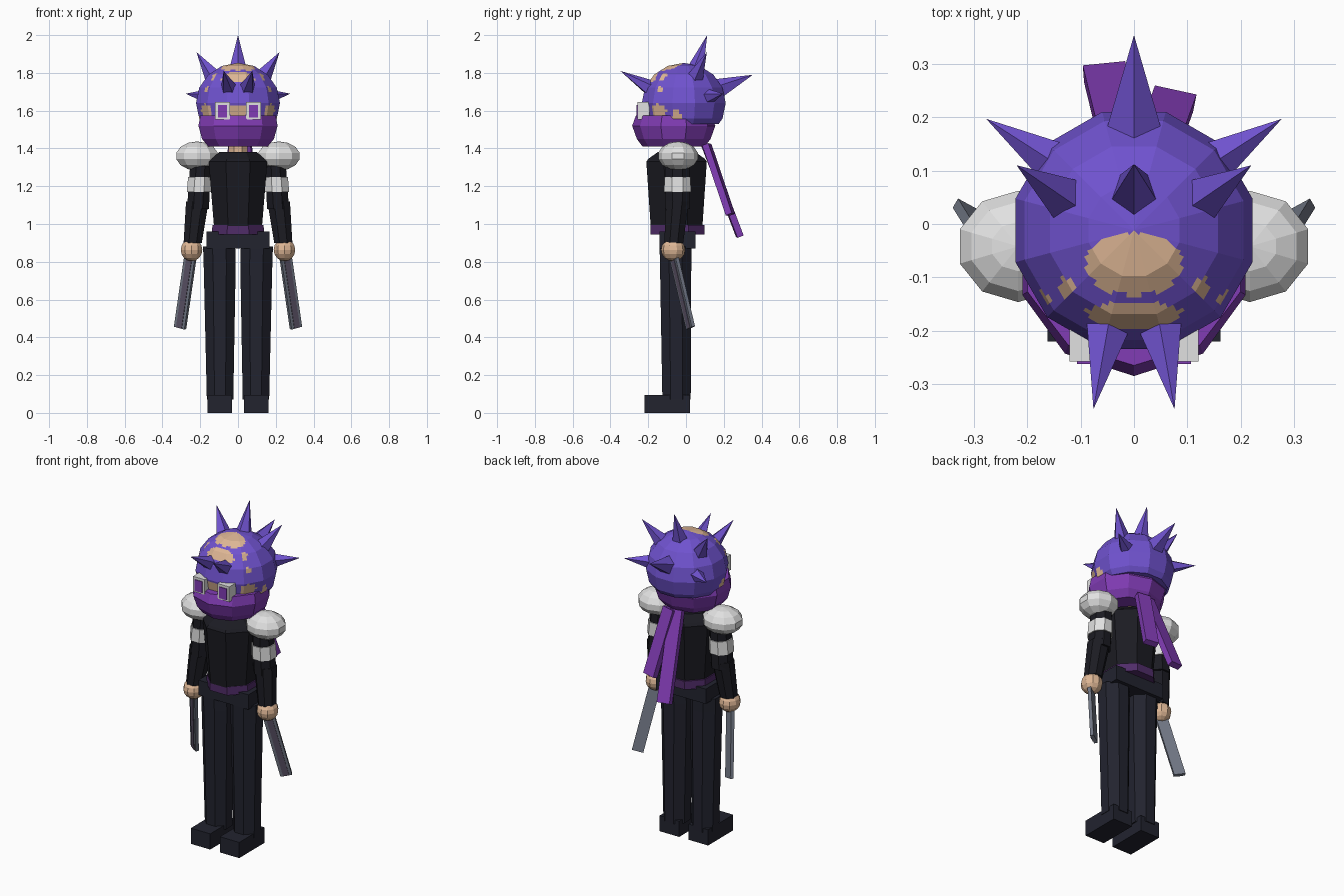
import bpy, bmesh, math
from mathutils import Vector, Matrix

if "Cube" in bpy.data.objects:
    bpy.data.objects.remove(bpy.data.objects["Cube"])


def material(name, rgb):
    m = bpy.data.materials.new(name)
    m.use_nodes = True
    m.diffuse_color = (*rgb, 1)
    m.node_tree.nodes["Principled BSDF"].inputs["Base Color"].default_value = (*rgb, 1)
    return m


HAIR = material("violet hair", (0.16, 0.085, 0.62))
SKIN = material("skin", (0.73, 0.47, 0.30))
SCARF = material("purple scarf", (0.22, 0.045, 0.46))
BELT = material("dark purple sash", (0.08, 0.025, 0.14))
TUNIC = material("black cloth", (0.011, 0.011, 0.016))
TROUSERS = material("navy black cloth", (0.016, 0.017, 0.028))
WHITE = material("white armour", (0.75, 0.75, 0.75))
STEEL = material("steel", (0.17, 0.19, 0.24))
MAUVE = material("mauve steel", (0.11, 0.09, 0.14))


def finish(bm, name, *mats):
    bmesh.ops.recalc_face_normals(bm, faces=bm.faces)
    mesh = bpy.data.meshes.new(name)
    bm.to_mesh(mesh)
    bm.free()
    for m in mats:
        mesh.materials.append(m)
    ob = bpy.data.objects.new(name, mesh)
    bpy.context.collection.objects.link(ob)
    return ob


def loft(name, mat, rings, n=8, turn=0.5):
    """Capped tube through rings of (x, y, z, half width, half depth)."""
    bm = bmesh.new()
    grow = 1 / math.cos(math.pi / n) if turn else 1
    loops = []
    for x, y, z, w, d in rings:
        angles = [(i + turn) * 2 * math.pi / n - math.pi / 2 for i in range(n)]
        loops.append([bm.verts.new((x + w * grow * math.cos(a), y + d * grow * math.sin(a), z))
                      for a in angles])
    for a, b in zip(loops, loops[1:]):
        for i in range(n):
            j = (i + 1) % n
            bm.faces.new((a[i], a[j], b[j], b[i]))
    bm.faces.new(loops[0])
    bm.faces.new(loops[-1])
    return finish(bm, name, mat)


def box(name, mat, centre, size):
    bm = bmesh.new()
    bmesh.ops.create_cube(bm, size=1, matrix=Matrix.Translation(centre) @ Matrix.Diagonal((*size, 1)))
    return finish(bm, name, mat)


def bar(name, mat, top, bottom, across, width, thick):
    """Flat bar between two points, its width running along a given direction."""
    top, bottom = Vector(top), Vector(bottom)
    axis = (top - bottom).normalized()
    side = Vector(across)
    side = (side - axis * side.dot(axis)).normalized()
    frame = Matrix((side, axis.cross(side), axis)).transposed().to_4x4()
    bm = bmesh.new()
    bmesh.ops.create_cube(bm, size=1, matrix=Matrix.Translation((top + bottom) / 2) @ frame
                          @ Matrix.Diagonal((width, thick, (top - bottom).length, 1)))
    return finish(bm, name, mat)


def ball(name, mat, centre, size, segments=10, rings=7):
    bm = bmesh.new()
    bmesh.ops.create_uvsphere(bm, u_segments=segments, v_segments=rings, radius=1,
                              matrix=Matrix.Translation(centre) @ Matrix.Diagonal((*size, 1)))
    return finish(bm, name, mat)


def spike(name, base, tip, radius):
    base, tip = Vector(base), Vector(tip)
    d = tip - base
    start = base - d * 0.15
    bm = bmesh.new()
    bmesh.ops.create_cone(bm, cap_ends=True, segments=5, radius1=radius * 1.15, radius2=0,
                          depth=d.length * 1.15,
                          matrix=Matrix.Translation((start + tip) / 2)
                          @ d.to_track_quat('Z', 'Y').to_matrix().to_4x4())
    return finish(bm, name, HAIR)


# Faceted hair cap, with skin patches chosen by ellipsoid regions
PATCHES = [((0, -0.075, 1.83), (0.09, 0.06, 0.1)),
           ((0, -0.168, 1.76), (0.09, 0.032, 0.07)),
           ((0.125, -0.12, 1.78), (0.016, 0.02, 0.05)),
           ((0.17, -0.14, 1.73), (0.012, 0.014, 0.04)),
           ((0, -0.22, 1.60), (0.07, 0.08, 0.032)),
           ((0.17, -0.15, 1.60), (0.04, 0.06, 0.035)),
           ((0.21, -0.05, 1.56), (0.06, 0.025, 0.05))]


def bare(p):
    q = Vector((abs(p.x), p.y, p.z))
    return any(sum(((q[i] - c[i]) / r[i]) ** 2 for i in range(3)) < 1 for c, r in PATCHES)


bm = bmesh.new()
bmesh.ops.create_uvsphere(bm, u_segments=12, v_segments=8, radius=1,
                          matrix=Matrix.Translation((0, -0.012, 1.64))
                          @ Matrix.Diagonal((0.23, 0.23, 0.213, 1))
                          @ Matrix.Rotation(math.radians(15), 4, 'Z'))
bmesh.ops.subdivide_edges(bm, edges=bm.edges[:], cuts=6, use_grid_fill=True)
cut = bmesh.ops.bisect_plane(bm, geom=bm.verts[:] + bm.edges[:] + bm.faces[:],
                             plane_co=(0, 0, 1.53), plane_no=(0, 0, -1), clear_outer=True)
bmesh.ops.holes_fill(bm, edges=[e for e in bm.edges if e.is_boundary])
for f in bm.faces:
    f.material_index = int(bare(f.calc_center_median()))
finish(bm, "hair_cap", HAIR, SKIN)

# Hair spikes
spike("crown_spike", (0, 0.045, 1.79), (0, 0.112, 2.0), 0.055)
spike("back_spike", (0, 0.165, 1.71), (0, 0.354, 1.79), 0.06)
for s, side in ((1, "left"), (-1, "right")):
    spike(side + "_upper_spike", (s * 0.125, 0.045, 1.77), (s * 0.22, 0.11, 1.91), 0.05)
    spike(side + "_side_spike", (s * 0.165, 0.125, 1.675), (s * 0.277, 0.197, 1.69), 0.038)
    spike(side + "_front_spike", (s * 0.05, -0.2, 1.725), (s * 0.076, -0.347, 1.81), 0.042)

# Face wrap, neck and goggles
loft("face_wrap", SCARF, [(0, -0.065, 1.41, 0.165, 0.165), (0, -0.065, 1.45, 0.2, 0.195),
                          (0, -0.065, 1.52, 0.22, 0.22), (0, -0.065, 1.575, 0.21, 0.2)], 10, 0)
loft("neck", SKIN, [(0, -0.05, 1.35, 0.05, 0.05), (0, -0.05, 1.43, 0.05, 0.05)])
for s, side in ((1, "left"), (-1, "right")):
    box(side + "_goggle_frame", WHITE, (s * 0.082, -0.225, 1.6), (0.078, 0.065, 0.092))
    box(side + "_goggle_lens", SCARF, (s * 0.082, -0.259, 1.597), (0.05, 0.006, 0.068))

# Scarf tails hanging behind
bar("long_scarf_tail", SCARF, (-0.01, 0.1, 1.42), (-0.055, 0.285, 0.935), (1, 0.08, 0), 0.08, 0.035)
bar("short_scarf_tail", SCARF, (0.03, 0.11, 1.42), (0.075, 0.235, 1.05), (1, -0.2, 0), 0.08, 0.035)

# Torso, sash and hips
loft("torso", TUNIC, [(0, -0.05, 0.96, 0.125, 0.135), (0, -0.05, 1.33, 0.155, 0.16),
                      (0, -0.05, 1.345, 0.14, 0.15), (0, -0.05, 1.38, 0.1, 0.1)])
loft("waist_sash", BELT, [(0, -0.045, 0.945, 0.14, 0.142), (0, -0.045, 0.995, 0.135, 0.142)])
box("hips", TROUSERS, (0, -0.045, 0.915), (0.335, 0.19, 0.09))

for s, side in ((1, "left"), (-1, "right")):
    # Leg and boot
    loft(side + "_leg", TROUSERS, [(s * 0.095, -0.05, 0.07, 0.07, 0.075),
                                   (s * 0.097, -0.055, 0.8, 0.085, 0.083),
                                   (s * 0.1, -0.055, 0.88, 0.085, 0.085)])
    box(side + "_boot", TROUSERS, (s * 0.097, -0.1, 0.0475), (0.13, 0.24, 0.095))
    # Arm with white band, hand and shoulder pad
    loft(side + "_upper_arm", TUNIC, [(s * 0.212, -0.045, 1.08, 0.058, 0.066),
                                      (s * 0.195, -0.045, 1.36, 0.055, 0.062)])
    loft(side + "_forearm", TUNIC, [(s * 0.24, -0.065, 0.9, 0.048, 0.05),
                                    (s * 0.215, -0.045, 1.12, 0.06, 0.06)])
    loft(side + "_arm_band", WHITE, [(s * 0.207, -0.045, 1.17, 0.064, 0.071),
                                     (s * 0.202, -0.045, 1.25, 0.062, 0.069)])
    ball(side + "_hand", SKIN, (s * 0.246, -0.068, 0.863), (0.06, 0.064, 0.06), 10, 8)
    ball(side + "_shoulder_pad", WHITE, (s * 0.217, -0.042, 1.36), (0.118, 0.107, 0.077))
    # Blade with a mauve strip on its front
    top, end, across = (s * 0.25, -0.068, 0.84), (s * 0.307, 0.024, 0.45), (s * 0.85, 0.5, 0)
    bar(side + "_blade", STEEL, top, end, across, 0.065, 0.02)
    shift = Vector((s * 0.5, -0.85, 0)) * 0.0105
    bar(side + "_blade_strip", MAUVE, Vector(top) + shift, Vector(end) + shift, across, 0.034, 0.006)
